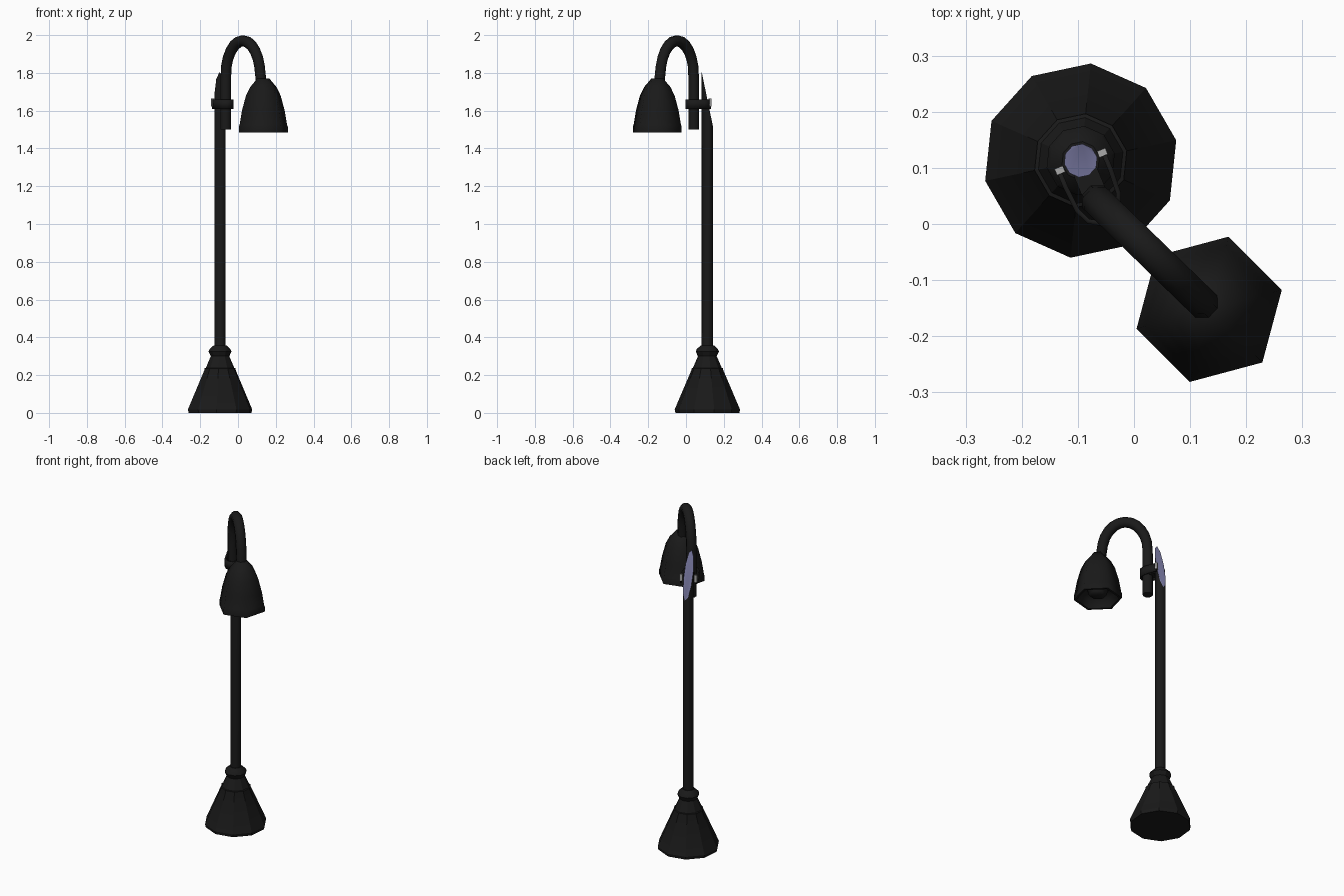
import bpy, bmesh, math
from mathutils import Vector

if "Cube" in bpy.data.objects:
    bpy.data.objects.remove(bpy.data.objects["Cube"])

PX, PY = -0.095, 0.113      # pole axis
TX, TY = -0.065, 0.041      # arm axis
LX, LY = 0.134, -0.152      # lamp axis


def material(name, rgb):
    m = bpy.data.materials.new(name)
    m.diffuse_color = (*rgb, 1)
    m.use_nodes = True
    m.node_tree.nodes["Principled BSDF"].inputs["Base Color"].default_value = m.diffuse_color
    return m


black = material("black_metal", (0.01, 0.01, 0.01))
blue = material("solar_panel_blue", (0.24, 0.24, 0.45))
steel = material("bolt_steel", (0.4, 0.4, 0.4))


def finish(bm, name, mats, angle):
    bmesh.ops.recalc_face_normals(bm, faces=bm.faces)
    me = bpy.data.meshes.new(name)
    bm.to_mesh(me)
    bm.free()
    ob = bpy.data.objects.new(name, me)
    bpy.context.collection.objects.link(ob)
    for m in mats:
        me.materials.append(m)
    bpy.ops.object.select_all(action='DESELECT')
    ob.select_set(True)
    bpy.context.view_layer.objects.active = ob
    if angle:
        bpy.ops.object.shade_smooth_by_angle(angle=math.radians(angle))
    return ob


def skin(bm, rings):
    """Bridge equal-sized rings of points and cap both ends."""
    vs = [[bm.verts.new(p) for p in r] for r in rings]
    n = len(vs[0])
    for a, b in zip(vs, vs[1:]):
        for i in range(n):
            j = (i + 1) % n
            bm.faces.new((a[i], a[j], b[j], b[i]))
    bm.faces.new(vs[0])
    bm.faces.new(vs[-1])


def turned(name, x, y, profile, sides, start, angle=30):
    bm = bmesh.new()
    skin(bm, [[(x + r * math.cos(math.radians(start + 360 * i / sides)),
                y + r * math.sin(math.radians(start + 360 * i / sides)), z)
               for i in range(sides)] for r, z in profile])
    return finish(bm, name, [black], angle)


# Flared ten-sided foot with stepped neck
turned("base", PX, PY, [(0.170, 0), (0.174, 0.018), (0.084, 0.228), (0.084, 0.236),
                        (0.077, 0.238), (0.050, 0.300), (0.062, 0.325), (0.056, 0.338),
                        (0.034, 0.358)], 10, 12)

# Pole, cut at a steep slant that carries the solar panel
bm = bmesh.new()
skin(bm, [[(PX + 0.03 * math.cos(math.radians(12 + 36 * i)),
            PY + 0.03 * math.sin(math.radians(12 + 36 * i)), z) for i in range(10)]
          for z in (0.34, 1.9)])
cut = bmesh.ops.bisect_plane(bm, geom=bm.verts[:] + bm.edges[:] + bm.faces[:],
                             plane_co=(PX, 0.084, 1.8), plane_no=(0, 0.28, 0.058),
                             clear_outer=True)
edges = [e for e in cut["geom_cut"] if isinstance(e, bmesh.types.BMEdge)]
panel = bmesh.ops.contextual_create(bm, geom=edges)["faces"]
for f in panel:
    f.material_index = 1
finish(bm, "pole_with_panel", [black, blue], 40)

# Gooseneck arm swept in the vertical plane towards the lamp
along = Vector((LX - TX, LY - TY, 0)).normalized()
side = Vector((-along.y, along.x, 0))
path = [(0, 1.50), (0, 1.76)]
for k in range(1, 12):
    t = math.pi * (1 - k / 12)
    path.append((0.127 + 0.127 * math.cos(t), 1.785 + 0.185 * math.sin(t)))
path += [(0.258, 1.775), (0.264, 1.73)]
pts = [Vector((TX, TY, z)) + along * s for s, z in path]
rings = []
for i, p in enumerate(pts):
    tan = (pts[min(i + 1, len(pts) - 1)] - pts[max(i - 1, 0)]).normalized()
    if i < 2:
        tan = Vector((0, 0, 1))
    up = tan.cross(side)
    rings.append([p + 0.03 * (side * math.cos(a) + up * math.sin(a))
                  for a in (math.pi * (k + 0.5) / 4 for k in range(8))])
bm = bmesh.new()
skin(bm, rings)
finish(bm, "gooseneck_arm", [black], 50)

# Hollow six-sided lampshade with a domed top and an inner socket
turned("lampshade", LX, LY, [
    (0.033, 1.77), (0.072, 1.725), (0.095, 1.68), (0.117, 1.60), (0.130, 1.525),
    (0.134, 1.515), (0.134, 1.485), (0.120, 1.485), (0.105, 1.53), (0.060, 1.55),
    (0.050, 1.51), (0.030, 1.50)], 6, 15, 62)

# Clamp strap wrapping the arm and reaching both sides of the pole
d = Vector((TX - PX, TY - PY, 0)).normalized()
w = Vector((-d.y, d.x, 0))
half = [(0.0, 0.043), (0.035, 0.043), (0.079, 0.040), (0.105, 0.029), (0.117, 0.010)]
outline = half + [(s, -o) for s, o in reversed(half)]
bm = bmesh.new()
cols = []
for s, o in outline:
    p = Vector((PX, PY, 0)) + d * s + w * o
    cols.append([bm.verts.new((p.x, p.y, z)) for z in (1.61, 1.66)])
for a, b in zip(cols, cols[1:]):
    bm.faces.new((a[0], b[0], b[1], a[1]))
clamp = finish(bm, "clamp_strap", [black], 30)
mod = clamp.modifiers.new("thickness", 'SOLIDIFY')
mod.thickness = 0.009
mod.offset = 0

# Spacer block between pole and arm, bolts at both strap ends
bm = bmesh.new()
mid = [Vector((PX, PY, 0)) + d * s + w * o
       for s, o in ((0.02, 0.022), (0.065, 0.022), (0.065, -0.022), (0.02, -0.022))]
skin(bm, [[(p.x, p.y, z) for p in mid] for z in (1.615, 1.655)])
finish(bm, "clamp_spacer", [black], 0)
for name, sgn in (("bolt_left", -1), ("bolt_right", 1)):
    c = Vector((PX, PY, 0)) + w * sgn * 0.041 + d * 0.002
    bm = bmesh.new()
    box = [c + d * a * 0.006 + w * b * 0.008 for a, b in ((-1, -1), (1, -1), (1, 1), (-1, 1))]
    skin(bm, [[(p.x, p.y, z) for p in box] for z in (1.622, 1.664)])
    finish(bm, name, [steel], 0)
